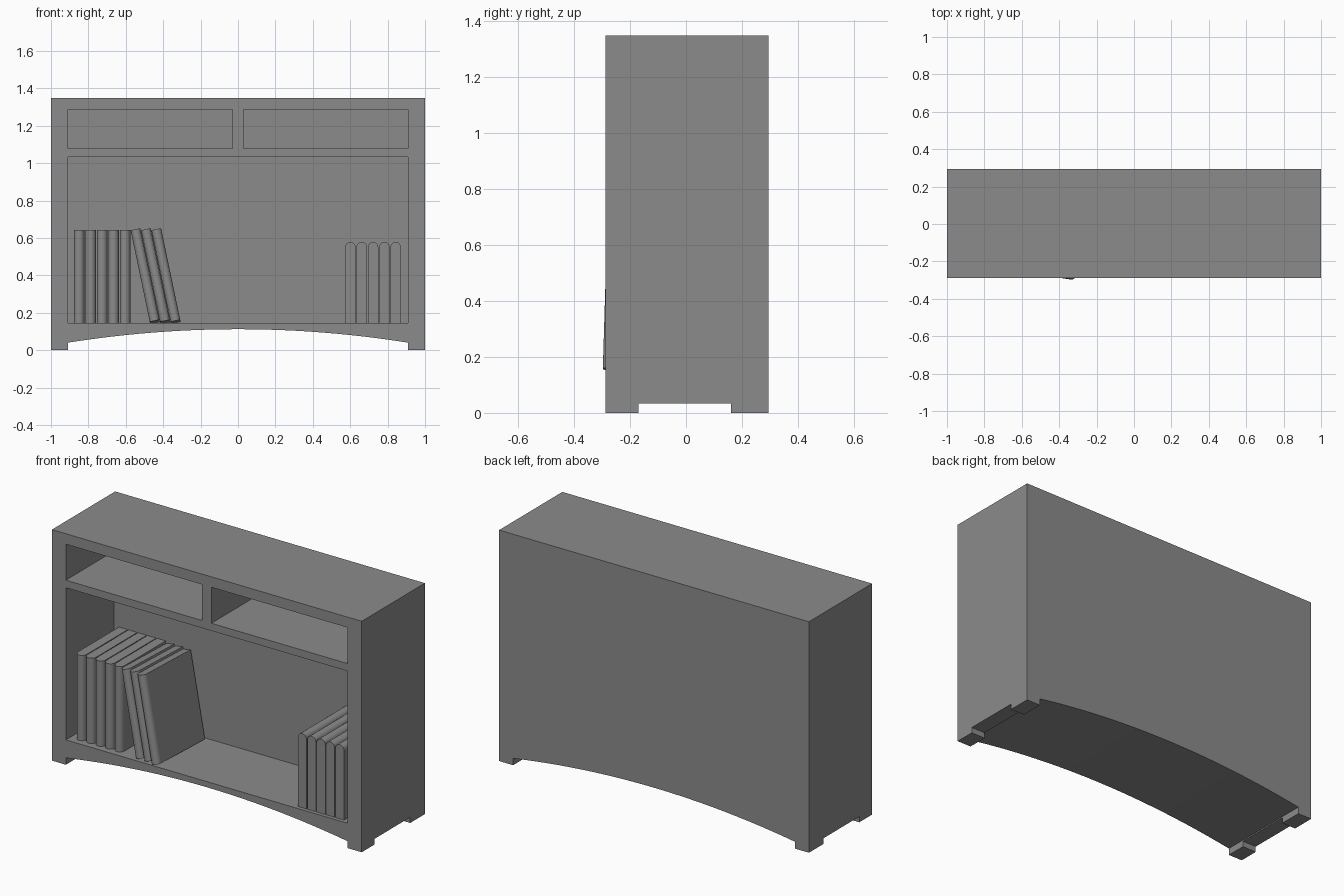
import bpy, bmesh, math

if "Cube" in bpy.data.objects:
    bpy.data.objects.remove(bpy.data.objects["Cube"])

FRONT, BACK, CAVITY = -0.288, 0.295, 0.155

# One dark grey for everything
dark = bpy.data.materials.new("dark_grey")
dark.diffuse_color = (0.26, 0.26, 0.26, 1)
dark.use_nodes = True
dark.node_tree.nodes["Principled BSDF"].inputs["Base Color"].default_value = dark.diffuse_color


def extrude_profile(name, pts, vec):
    """Solid from a closed 3D outline swept along vec."""
    bm = bmesh.new()
    face = bm.faces.new([bm.verts.new(p) for p in pts])
    swept = bmesh.ops.extrude_face_region(bm, geom=[face])
    verts = [v for v in swept["geom"] if isinstance(v, bmesh.types.BMVert)]
    bmesh.ops.translate(bm, verts=verts, vec=vec)
    bmesh.ops.recalc_face_normals(bm, faces=bm.faces[:])
    me = bpy.data.meshes.new(name)
    bm.to_mesh(me)
    bm.free()
    me.materials.append(dark)
    ob = bpy.data.objects.new(name, me)
    bpy.context.collection.objects.link(ob)
    return ob


def activate(ob):
    bpy.ops.object.select_all(action='DESELECT')
    ob.select_set(True)
    bpy.context.view_layer.objects.active = ob


def cut_box(ob, x0, x1, y0, y1, z0, z1):
    """Remove a box-shaped volume from an object."""
    cutter = extrude_profile("cutter", [(x0, y0, z0), (x1, y0, z0), (x1, y0, z1), (x0, y0, z1)],
                             (0, y1 - y0, 0))
    cutter.hide_render = True
    mod = ob.modifiers.new("cut", 'BOOLEAN')
    mod.operation, mod.solver, mod.object = 'DIFFERENCE', 'EXACT', cutter
    activate(ob)
    bpy.ops.object.modifier_apply(modifier=mod.name)
    bpy.data.objects.remove(cutter)


# Cabinet body with arched underside
outline = [(1, 0), (1, 1.348), (-1, 1.348), (-1, 0), (-0.91, 0)]
for i in range(25):
    t = -1 + i / 12
    outline.append((0.91 * t, 0.112 - 0.072 * t * t))
outline.append((0.91, 0))
cabinet = extrude_profile("cabinet", [(x, FRONT, z) for x, z in outline], (0, BACK - FRONT, 0))

# Two upper cubbies, the large lower bay, and the gap between front and back feet
cut_box(cabinet, -0.91, -0.03, FRONT - 0.1, CAVITY, 1.077, 1.287)
cut_box(cabinet, 0.03, 0.91, FRONT - 0.1, CAVITY, 1.077, 1.287)
cut_box(cabinet, -0.91, 0.91, FRONT - 0.1, CAVITY, 0.145, 1.033)
cut_box(cabinet, -1.1, 1.1, -0.17, 0.16, -0.1, 0.033)


def book(name, width, depth, height, loc, rot=(0, 0, 0)):
    """Solid book with a half-round spine at y = 0, standing along z."""
    r = width / 2
    pts = [(width, depth, 0), (0, depth, 0)]
    for i in range(13):
        a = math.pi * (1 + i / 12)
        pts.append((r + r * math.cos(a), r + r * math.sin(a), 0))
    ob = extrude_profile(name, pts, (0, 0, height))
    ob.location = loc
    ob.rotation_euler = [math.radians(a) for a in rot]
    activate(ob)
    bpy.ops.object.shade_smooth_by_angle(angle=math.radians(40))
    # Covers and ends stay flat, only the spine is smooth
    for p in ob.data.polygons:
        p.use_smooth = len(p.vertices) == 4 and p.center.y < r


# Upright books on the left
for i in range(5):
    book(f"upright_book_{i + 1}", 0.056, 0.408, 0.498, (-0.877 + 0.0613 * i, -0.253, 0.145))

# Leaning books, top tipped to the left
for i, y in enumerate((-0.285, -0.285, -0.297)):
    book(f"leaning_book_{i + 1}", 0.053, 0.43, 0.5, (-0.472 + 0.0555 * i, y, 0.152),
         (-1.7, -11.8, 0))

# Books resting spine-up on the right
for i in range(5):
    book(f"spine_up_book_{i + 1}", 0.056, 0.433, 0.421, (0.573 + 0.0605 * i, -0.266, 0.578),
         (-90, 0, 0))
